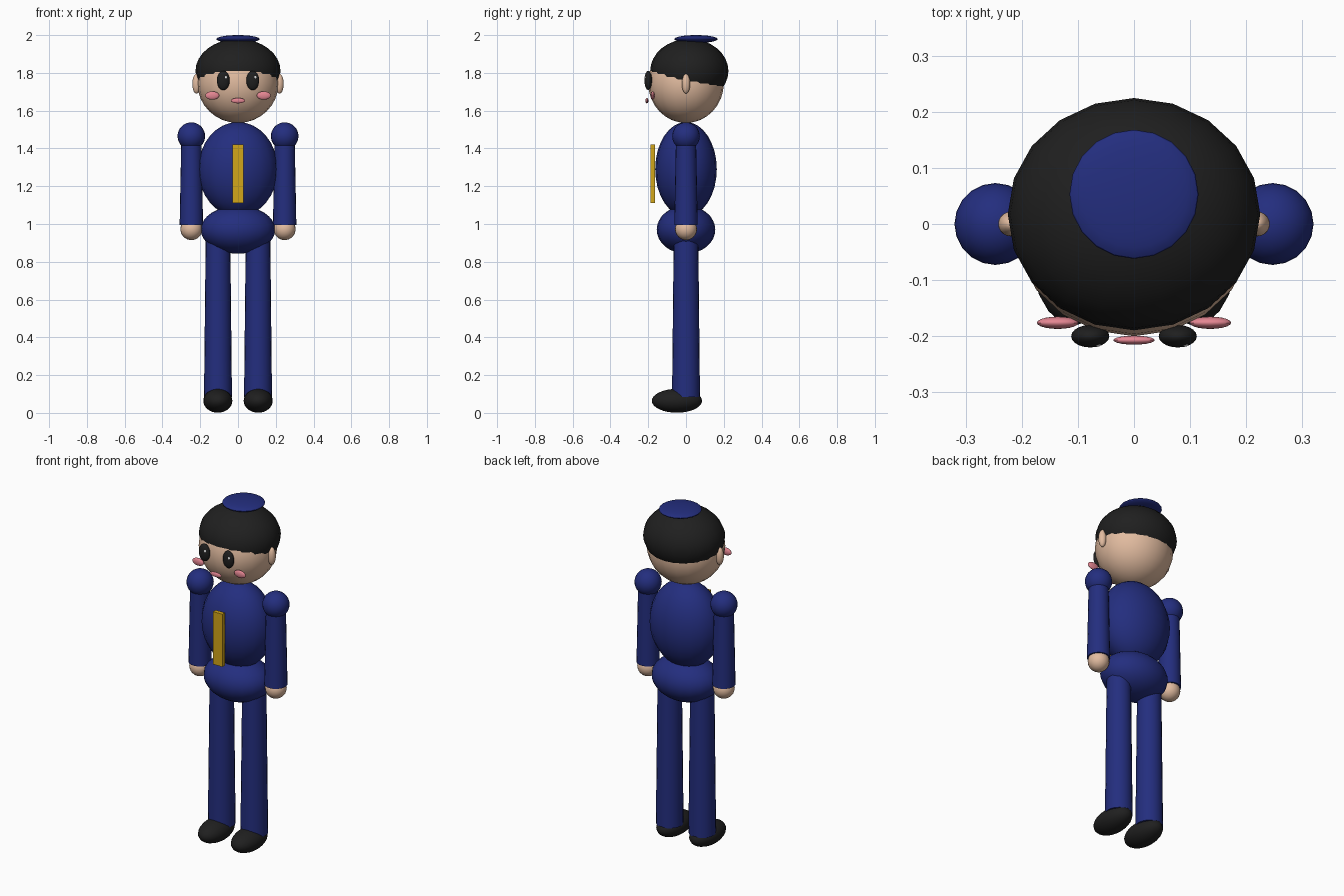
import bpy

cube = bpy.data.objects.get("Cube")
if cube:
    bpy.data.objects.remove(cube, do_unlink=True)


def material(name, r, g, b):
    m = bpy.data.materials.new(name)
    m.use_nodes = True
    m.diffuse_color = (r, g, b, 1)
    bsdf = m.node_tree.nodes["Principled BSDF"]
    bsdf.inputs["Base Color"].default_value = (r, g, b, 1)
    bsdf.inputs["Roughness"].default_value = 0.7
    return m


blue = material("uniform blue", 0.017, 0.027, 0.21)
skin = material("skin", 0.76, 0.5, 0.35)
black = material("soft black", 0.014, 0.014, 0.014)
pink = material("pink", 0.78, 0.24, 0.29)
gold = material("gold", 0.65, 0.38, 0.01)
white = material("white", 0.85, 0.85, 0.85)


def finish(name, mat, smooth=True):
    ob = bpy.context.object
    ob.name = name
    ob.data.materials.append(mat)
    bpy.ops.object.transform_apply(location=False, rotation=False, scale=True)
    if smooth:
        bpy.ops.object.shade_smooth_by_angle()
    return ob


def ball(name, mat, centre, radii, segments=20):
    bpy.ops.mesh.primitive_uv_sphere_add(segments=segments, ring_count=16, radius=1, location=centre)
    bpy.context.object.scale = radii
    return finish(name, mat)


def limb(name, mat, x, bottom, top, r_bottom, r_top):
    bpy.ops.mesh.primitive_cone_add(vertices=20, radius1=r_bottom, radius2=r_top,
                                    depth=top - bottom, location=(x, 0, (top + bottom) / 2))
    return finish(name, mat)


# Body
ball("torso", blue, (0, 0, 1.29), (0.21, 0.163, 0.25))
ball("pelvis", blue, (0, 0, 0.97), (0.197, 0.155, 0.127))

# Jacket front strip
bpy.ops.mesh.primitive_cube_add(size=1, location=(0, -0.177, 1.265))
bpy.context.object.scale = (0.06, 0.024, 0.31)
finish("jacket_strip", gold, smooth=False)

# Head, hair cap and hat
ball("head", skin, (0, 0, 1.745), (0.215, 0.2, 0.21))
ball("hair", black, (0, 0.0175, 1.81), (0.225, 0.207, 0.17))
ball("hat", blue, (0, 0.053, 1.979), (0.115, 0.115, 0.021))
ball("mouth", pink, (0, -0.207, 1.653), (0.037, 0.008, 0.014))

# Paired parts
for side, s in (("left", 1), ("right", -1)):
    ball(side + "_ear", skin, (s * 0.22, 0, 1.742), (0.022, 0.022, 0.052))
    ball(side + "_eye", black, (s * 0.078, -0.2, 1.76), (0.034, 0.02, 0.051))
    ball(side + "_eye_glint", white, (s * 0.078 + 0.012, -0.211, 1.775), (0.009, 0.008, 0.011), 12)
    ball(side + "_cheek", pink, (s * 0.136, -0.176, 1.68), (0.037, 0.011, 0.022))
    ball(side + "_shoulder", blue, (s * 0.247, 0, 1.465), (0.073, 0.073, 0.073))
    limb(side + "_arm", blue, s * 0.247, 0.995, 1.46, 0.062, 0.053)
    ball(side + "_hand", skin, (s * 0.247, 0, 0.973), (0.058, 0.058, 0.058))
    limb(side + "_leg", blue, s * 0.106, 0.085, 0.93, 0.074, 0.065)
    ball(side + "_shoe", black, (s * 0.107, -0.048, 0.064), (0.077, 0.133, 0.063))
